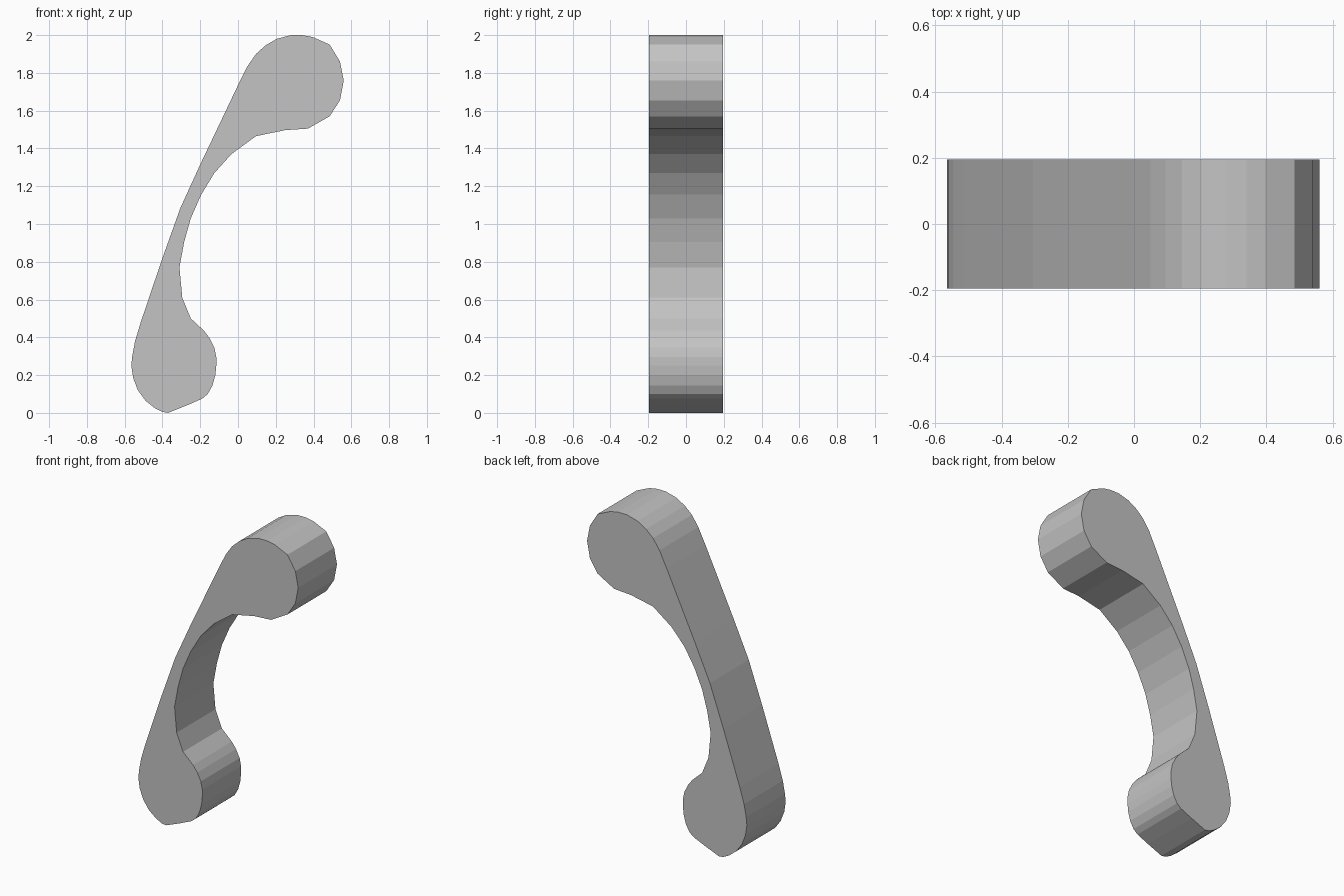
import bpy
import bmesh

# Remove the default cube if the scene has one
default_cube = bpy.data.objects.get("Cube")
if default_cube is not None:
    bpy.data.objects.remove(default_cube, do_unlink=True)

HALF_DEPTH = 0.195


def make_material(name, colour):
    material = bpy.data.materials.new(name)
    material.use_nodes = True
    material.diffuse_color = colour
    shader = material.node_tree.nodes.get("Principled BSDF")
    shader.inputs["Base Color"].default_value = colour
    shader.inputs["Roughness"].default_value = 0.6
    return material


def extrude_profile(name, outline, half_depth, material):
    """Make a solid by sweeping an x-z outline along the y axis."""
    bm = bmesh.new()
    front = bm.faces.new([bm.verts.new((x, -half_depth, z)) for x, z in outline])
    swept = bmesh.ops.extrude_face_region(bm, geom=[front], use_keep_orig=True)
    moved = [item for item in swept["geom"] if isinstance(item, bmesh.types.BMVert)]
    bmesh.ops.translate(bm, verts=moved, vec=(0, 2 * half_depth, 0))
    bmesh.ops.recalc_face_normals(bm, faces=bm.faces)
    mesh = bpy.data.meshes.new(name)
    bm.to_mesh(mesh)
    bm.free()
    mesh.materials.append(material)
    solid = bpy.data.objects.new(name, mesh)
    bpy.context.collection.objects.link(solid)
    return solid


# Rounded lower end, from its lowest point up the inner side
lower_end = [(-.37, 0), (-.27, .04), (-.19, .075), (-.16, .1), (-.135, .145),
             (-.12, .2), (-.115, .25), (-.115, .295), (-.125, .345),
             (-.15, .395), (-.18, .435)]

# Hollow inner curve of the grip
inner_curve = [(-.25, .5), (-.295, .61), (-.31, .77), (-.285, .905),
               (-.25, 1.03), (-.195, 1.155), (-.125, 1.27), (-.035, 1.37),
               (.095, 1.465), (.25, 1.497)]

# Rounded upper end
upper_end = [(.37, 1.505), (.485, 1.57), (.54, 1.655), (.56, 1.76),
             (.54, 1.86), (.485, 1.95), (.395, 1.99), (.34, 2), (.28, 2),
             (.205, 1.98), (.145, 1.945), (.095, 1.9), (.05, 1.835)]

# Nearly straight outer back, then round the heel to the start
outer_back = [(0, 1.735), (-.2, 1.315), (-.305, 1.085), (-.4, .82),
              (-.515, .48), (-.545, .38), (-.56, .3), (-.565, .25),
              (-.555, .185), (-.53, .12), (-.49, .065), (-.44, .025),
              (-.4, .005)]

grey = make_material("plain grey", (0.55, 0.55, 0.55, 1))
handle = extrude_profile("curved_handle",
                         lower_end + inner_curve + upper_end + outer_back,
                         HALF_DEPTH, grey)
